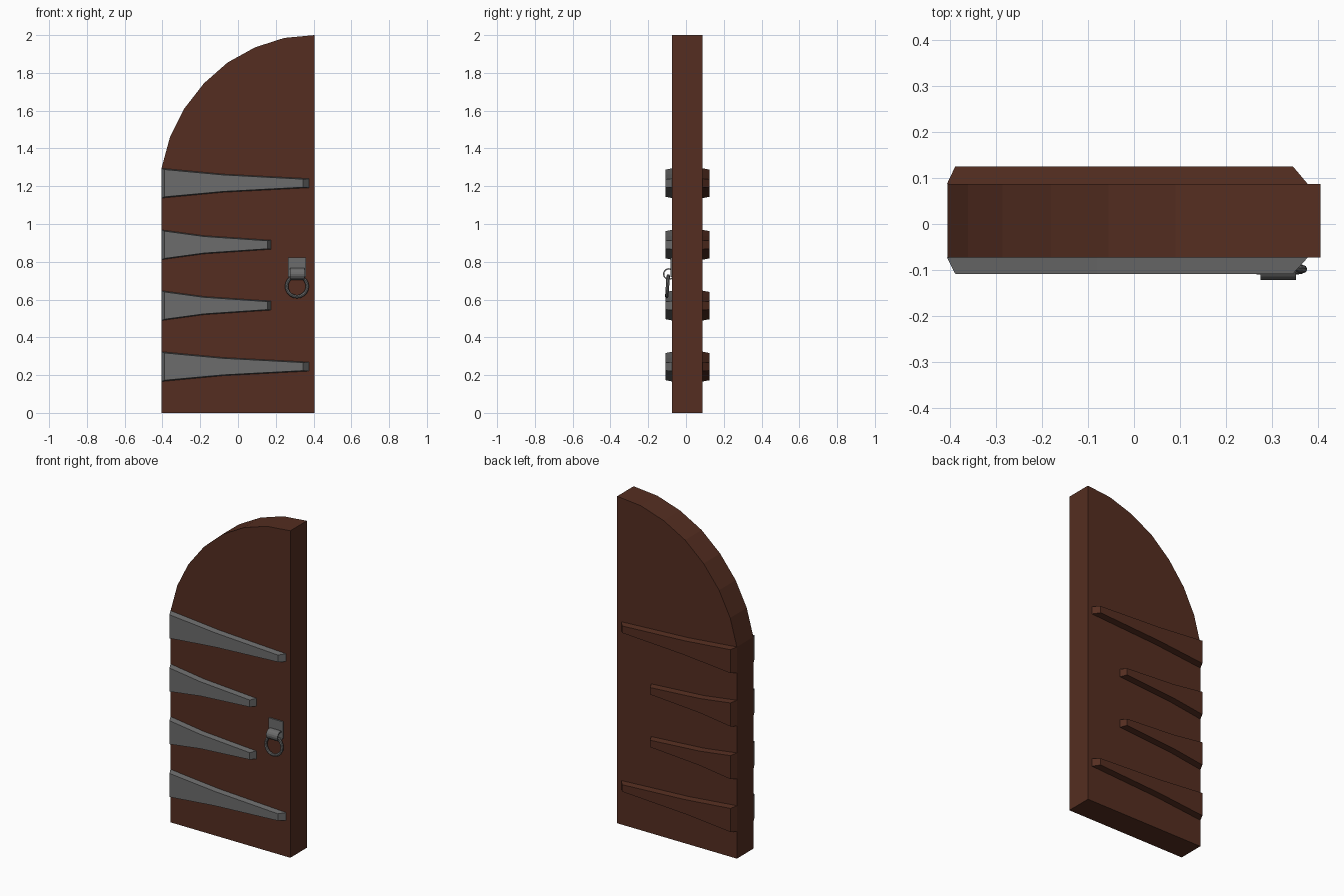
import bpy, bmesh, math
from mathutils import Vector, Matrix

if "Cube" in bpy.data.objects:
    bpy.data.objects.remove(bpy.data.objects["Cube"])


def material(name, rgb):
    m = bpy.data.materials.new(name)
    m.diffuse_color = (*rgb, 1)
    m.use_nodes = True
    m.node_tree.nodes["Principled BSDF"].inputs["Base Color"].default_value = m.diffuse_color
    return m


WOOD = material("brown_wood", (0.09, 0.027, 0.015))
IRON = material("grey_iron", (0.15, 0.15, 0.15))
FRONT, BACK = -0.073, 0.087


def loft(name, rings, mat):
    """Closed solid spanning two matching outlines."""
    bm = bmesh.new()
    a, b = [[bm.verts.new(p) for p in ring] for ring in rings]
    bm.faces.new(a)
    bm.faces.new(b[::-1])
    for i in range(len(a)):
        j = (i + 1) % len(a)
        bm.faces.new((a[j], a[i], b[i], b[j]))
    bmesh.ops.recalc_face_normals(bm, faces=bm.faces[:])
    me = bpy.data.meshes.new(name)
    bm.to_mesh(me)
    bm.free()
    me.materials.append(mat)
    ob = bpy.data.objects.new(name, me)
    bpy.context.collection.objects.link(ob)
    return ob


# Door leaf with a faceted quarter arch
arch = [(-0.405, 1.295), (-0.36, 1.46), (-0.285, 1.61), (-0.18, 1.745),
        (-0.055, 1.855), (0.09, 1.935), (0.245, 1.985), (0.405, 2.0)]
outline = [(0.405, 0), (-0.405, 0)] + arch
loft("door_leaf", [[(x, y, z) for x, z in outline] for y in (FRONT, BACK)], WOOD)


# Tapered straps with chamfered edges, iron in front and wood behind
def strap(name, zc, mid, end, end_top, y0, y1, mat):
    def ring(x0, xm, x1, inset, y):
        top = [(x0, 0.079 - inset), (xm, 0.048 - inset * 0.6), (x1, 0.024 - inset * 0.4)]
        pts = top + [(x, -h) for x, h in reversed(top)]
        return [(x, y, zc + h) for x, h in pts]
    loft(name, [ring(-0.406, mid, end, 0, y0),
                ring(-0.388, mid, end_top, 0.007, y1)], mat)


for i, (zc, mid, end, end_top) in enumerate([
        (0.245, -0.08, 0.377, 0.345), (0.568, -0.18, 0.175, 0.155),
        (0.89, -0.18, 0.175, 0.155), (1.216, -0.08, 0.377, 0.345)]):
    strap(f"front_strap_{i + 1}", zc, mid, end, end_top, FRONT, -0.108, IRON)
    strap(f"back_strap_{i + 1}", zc, mid, end, end_top, BACK, 0.125, WOOD)

# Handle plate
plate = [(0.264, 0.72), (0.36, 0.72), (0.36, 0.822), (0.264, 0.822)]
loft("handle_plate", [[(x, y, z) for x, z in plate] for y in (FRONT, -0.081)], IRON)

# Curled band that holds the ring
cy, cz = -0.091, 0.735
angles = [math.radians(50 + 260 * i / 12) for i in range(13)]
outer = [(cy + 0.031 * math.cos(a), cz + 0.031 * math.sin(a)) for a in angles]
inner = [(cy + 0.024 * math.cos(a), cz + 0.024 * math.sin(a)) for a in angles]
band = outer + inner[::-1]
loft("handle_band", [[(x, y, z) for y, z in band] for x in (0.275, 0.352)], IRON)

# Pull ring
bpy.ops.mesh.primitive_torus_add(
    major_segments=20, minor_segments=8, major_radius=0.055, minor_radius=0.009,
    location=(0.312, -0.098, 0.67), rotation=(math.radians(86), 0, 0))
ring = bpy.context.object
ring.name = "pull_ring"
ring.data.materials.append(IRON)
